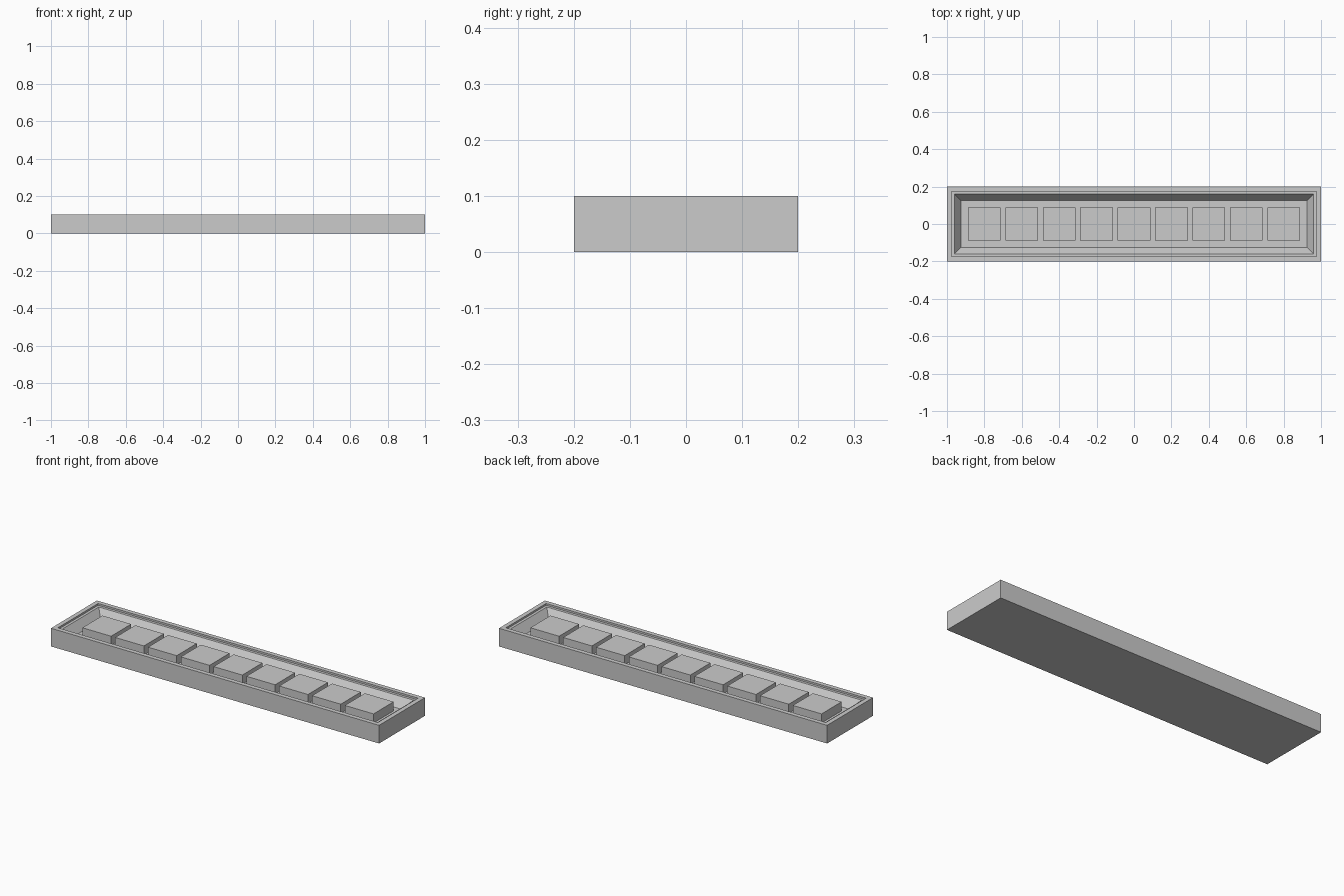
import bpy, bmesh

if "Cube" in bpy.data.objects:
    bpy.data.objects.remove(bpy.data.objects["Cube"])


def finish(bm, name, grey=None):
    bmesh.ops.recalc_face_normals(bm, faces=bm.faces)
    mesh = bpy.data.meshes.new(name)
    bm.to_mesh(mesh)
    bm.free()
    obj = bpy.data.objects.new(name, mesh)
    bpy.context.collection.objects.link(obj)
    if grey:
        mat = bpy.data.materials.new(name)
        mat.diffuse_color = (grey, grey, grey, 1)
        mat.use_nodes = True
        mat.node_tree.nodes["Principled BSDF"].inputs["Base Color"].default_value = mat.diffuse_color
        mesh.materials.append(mat)
    return obj


def stacked_rings(name, levels, caps, grey=None):
    """Nested rectangles, each (inset, z), bridged in order."""
    bm = bmesh.new()
    rings = [[bm.verts.new((sx * (1 - i), sy * (0.2 - i), z))
              for sx, sy in ((-1, -1), (1, -1), (1, 1), (-1, 1))]
             for i, z in levels]
    for a, b in zip(rings, rings[1:]):
        for k in range(4):
            n = (k + 1) % 4
            bm.faces.new((a[k], a[n], b[n], b[k]))
    for c in caps:
        bm.faces.new(rings[c])
    return finish(bm, name, grey)


# Tray: outer box, flat rim, small ledge, sloping walls and recessed floor
stacked_rings("tray", [(0, 0), (0, 0.1), (0.025, 0.1), (0.025, 0.09),
                       (0.04, 0.09), (0.075, 0.04)], (0, -1))

# Row of nine square pads on the floor
for n in range(9):
    bm = bmesh.new()
    bmesh.ops.create_cube(bm, size=1)
    bmesh.ops.scale(bm, vec=(0.175, 0.175, 0.05), verts=bm.verts)
    bmesh.ops.translate(bm, vec=(-0.8 + 0.2 * n, 0, 0.065), verts=bm.verts)
    finish(bm, f"pad_{n + 1}")
